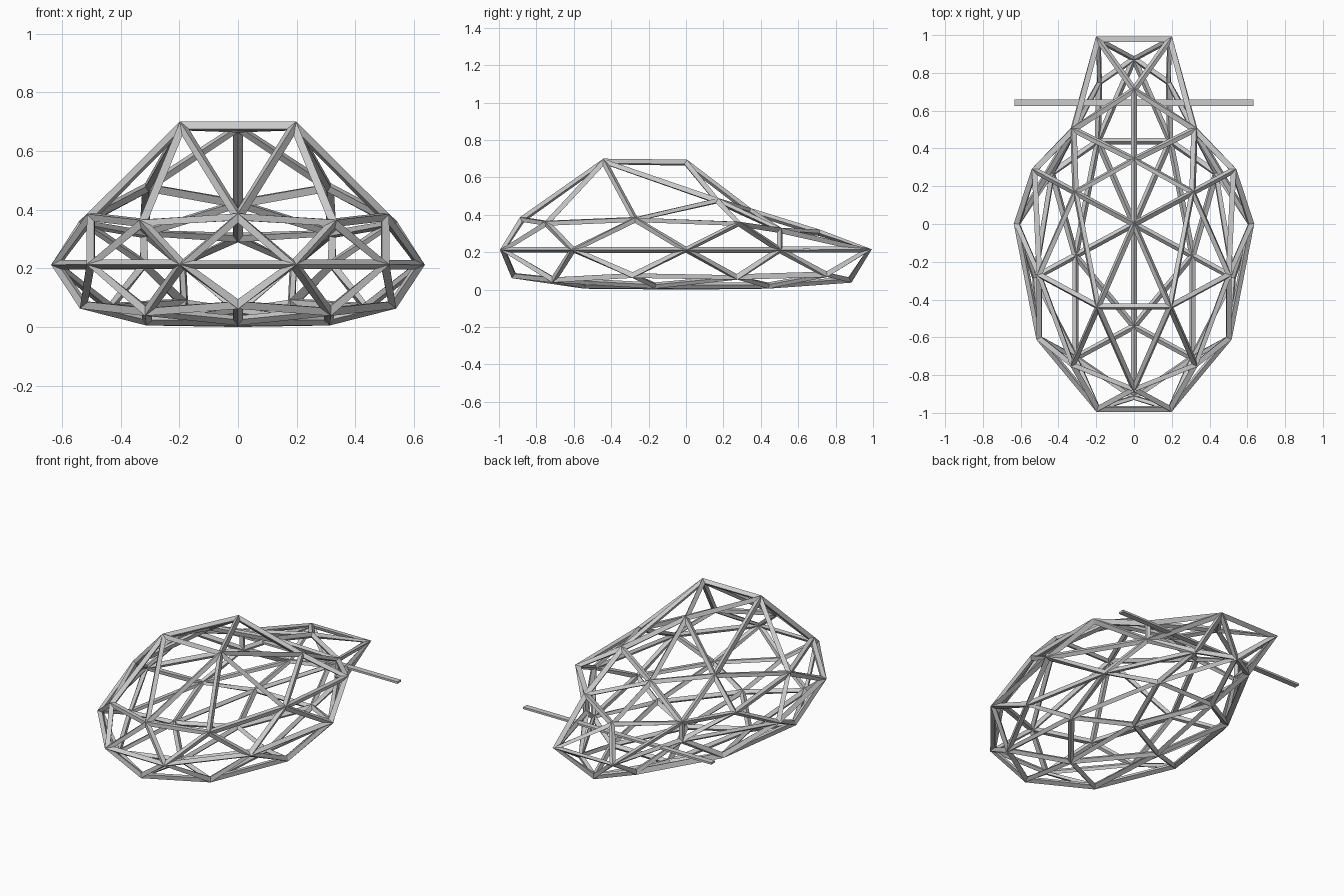
import bpy, bmesh, math
from mathutils import Matrix

if "Cube" in bpy.data.objects:
    bpy.data.objects.remove(bpy.data.objects["Cube"])

# Geodesic shell: a 42-node icosphere squashed into a hull
bm = bmesh.new()
bmesh.ops.create_icosphere(bm, subdivisions=2, radius=1.0)
bmesh.ops.rotate(bm, verts=bm.verts, matrix=Matrix.Rotation(math.radians(90), 3, 'Z'))

# New place for every node, ring by ring
def shape(x, y, z):
    side = 1 if x > 0 else -1
    mid = abs(x) < 0.05
    px, py = x * 0.62, y * 1.03
    if z > 0.95:                                  # roof peak
        return px, py, 0.679
    if z > 0.7:                                   # roof ring
        if mid:
            return 0, 0.34, 0.42
        return px, py, 0.685 if y < 0 else 0.475
    if z > 0.3:                                   # shoulder ring
        if mid and y > 0:
            return 0, 0.71, 0.305
        if y > 0.5:
            return side * 0.32, 0.50, 0.32
        return px, py, 0.375 if z > 0.48 else 0.355
    if z > -0.1:                                  # belt
        if 0.4 < y < 0.8:
            return side * 0.32, 0.50, 0.213
        return px, py, 0.213
    if z > -0.7:                                  # lower ring
        if y > 0.5 and not mid:
            return side * 0.185, 0.75, 0.08
        if 0.1 < y < 0.5:
            return side * 0.435, py, 0.065
        return px, py, 0.052 if z < -0.48 else 0.075
    return px, py, 0.022 if z > -0.95 else 0.017  # floor

for v in bm.verts:
    v.co = shape(*v.co)
bm.normal_update()
mesh = bpy.data.meshes.new("frame_struts")
bm.to_mesh(mesh)
bm.free()
frame = bpy.data.objects.new("frame_struts", mesh)
bpy.context.collection.objects.link(frame)

# Struts along every edge
wire = frame.modifiers.new("struts", 'WIREFRAME')
wire.thickness = 0.034
wire.offset = 0
wire.use_even_offset = True

# Straight flat cross bar through the rear
bpy.ops.mesh.primitive_cube_add(size=1, location=(0, 0.643, 0.215))
bar = bpy.context.object
bar.name = "rear_cross_bar"
bar.scale = (1.265, 0.034, 0.012)
